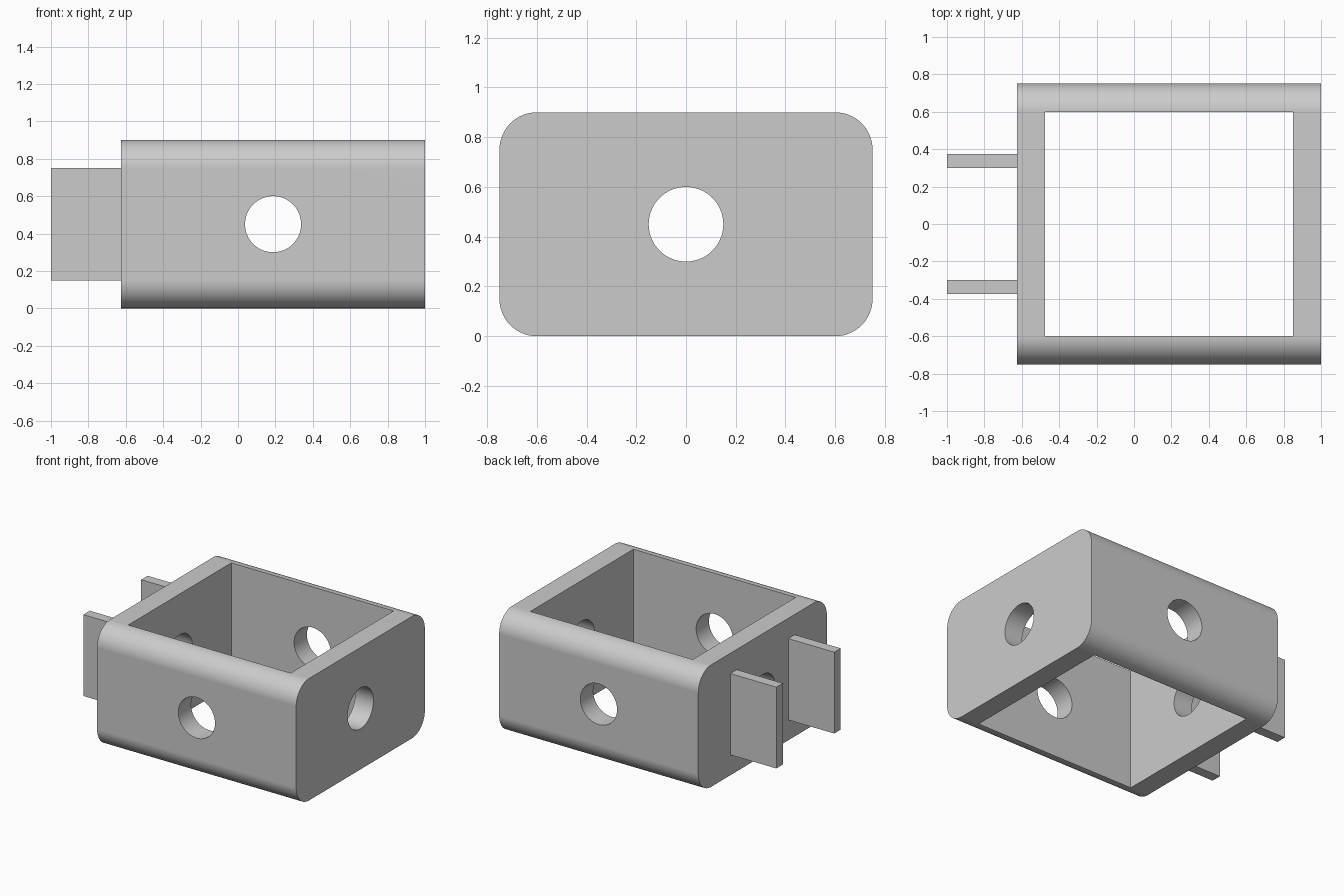
import bpy
import math
from mathutils import Vector

old = bpy.data.objects.get("Cube")
if old:
    bpy.data.objects.remove(old, do_unlink=True)

grey = bpy.data.materials.new("plain_grey")
grey.use_nodes = True
COLOUR = (0.6, 0.6, 0.6, 1)
grey.diffuse_color = COLOUR
grey.node_tree.nodes["Principled BSDF"].inputs["Base Color"].default_value = COLOUR


def box(name, low, high):
    low, high = Vector(low), Vector(high)
    bpy.ops.mesh.primitive_cube_add(size=1, location=(low + high) / 2)
    obj = bpy.context.object
    obj.name = name
    obj.scale = high - low
    bpy.ops.object.transform_apply(location=False, rotation=False, scale=True)
    obj.data.materials.append(grey)
    return obj


def rod(name, location, rotation):
    bpy.ops.mesh.primitive_cylinder_add(vertices=64, radius=0.15, depth=4,
                                        location=location, rotation=rotation)
    obj = bpy.context.object
    obj.name = name
    obj.data.materials.append(grey)
    return obj


def apply(obj, mod):
    bpy.ops.object.select_all(action='DESELECT')
    obj.select_set(True)
    bpy.context.view_layer.objects.active = obj
    bpy.ops.object.modifier_apply(modifier=mod.name)


def cut(obj, cutter):
    cutter.hide_render = True
    mod = obj.modifiers.new("cut", 'BOOLEAN')
    mod.operation = 'DIFFERENCE'
    mod.solver = 'EXACT'
    mod.object = cutter
    apply(obj, mod)
    bpy.data.objects.remove(cutter, do_unlink=True)


# Frame body: block with its four long edges rounded
LEFT, RIGHT, HALF, TOP, WALL = -0.625, 1, 0.75, 0.9, 0.15
body = box("frame_body", (LEFT, -HALF, 0), (RIGHT, HALF, TOP))
weights = body.data.attributes.new("bevel_weight_edge", 'FLOAT', 'EDGE')
for edge in body.data.edges:
    a, b = (body.data.vertices[i].co for i in edge.vertices)
    weights.data[edge.index].value = float(abs(a.x - b.x) > 0.1)
bevel = body.modifiers.new("round", 'BEVEL')
bevel.limit_method = 'WEIGHT'
bevel.width = WALL
bevel.segments = 16
apply(body, bevel)

# Open centre and the two crossing bolt holes
cut(body, box("opening", (LEFT + WALL, WALL - HALF, -1), (RIGHT - WALL, HALF - WALL, 2)))
centre = ((LEFT + RIGHT) / 2, 0, TOP / 2)
cut(body, rod("cross_hole", centre, (math.pi / 2, 0, 0)))
cut(body, rod("long_hole", centre, (0, math.pi / 2, 0)))

bpy.ops.object.select_all(action='DESELECT')
body.select_set(True)
bpy.context.view_layer.objects.active = body
bpy.ops.object.shade_smooth_by_angle(angle=math.radians(30))
normals = body.modifiers.new("even_shading", 'WEIGHTED_NORMAL')
normals.keep_sharp = True

# Pair of flat tabs on the end wall
for side, name in ((1, "back_tab"), (-1, "front_tab")):
    y = sorted((side * 0.3, side * 0.375))
    box(name, (-1, y[0], 0.15), (LEFT + 0.01, y[1], 0.75))
